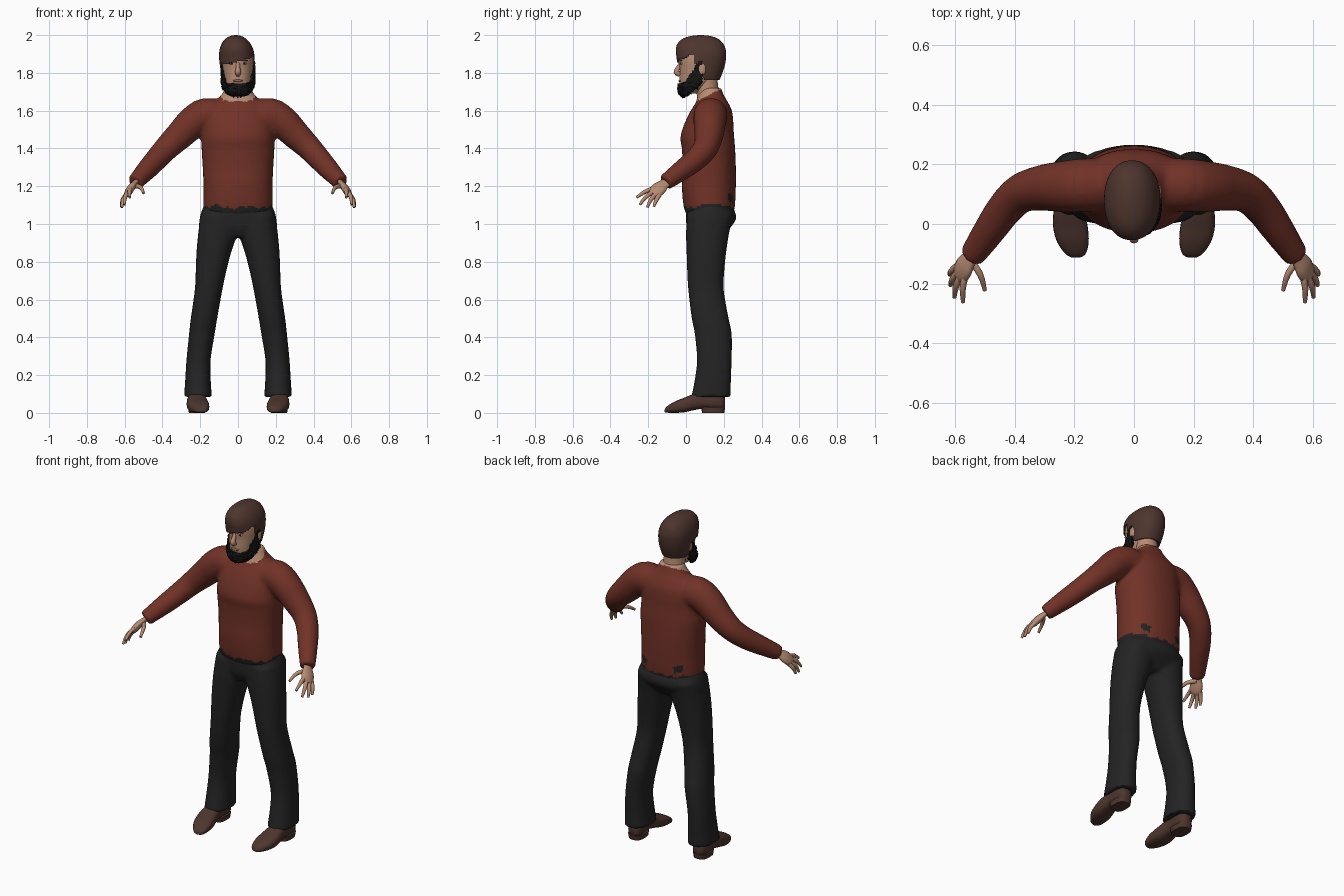
import bpy, bmesh, math, random
from mathutils import Vector, Matrix

random.seed(4)
if "Cube" in bpy.data.objects:
    bpy.data.objects.remove(bpy.data.objects["Cube"])


def material(name, *rgb):
    m = bpy.data.materials.new(name)
    m.use_nodes = True
    m.diffuse_color = (*rgb, 1)
    m.node_tree.nodes["Principled BSDF"].inputs["Base Color"].default_value = (*rgb, 1)
    return m


RED = material("red_knit", .165, .032, .02)
BLACK = material("black_cloth", .017, .017, .018)
SKIN = material("skin", .47, .26, .17)
HAIR = material("brown_hair", .075, .035, .027)
LEATHER = material("brown_leather", .075, .036, .027)
BEARD = material("black_beard", .007, .007, .007)
LIPS = material("lips", .3, .12, .09)
WHITE = material("eye_white", .6, .55, .5)


def spline(rows, steps):
    """Catmull-Rom interpolation of rows of numbers."""
    pts = [Vector(r) for r in rows]
    pts = [pts[0]] + pts + [pts[-1]]
    out = []
    for a, b, c, d in zip(pts, pts[1:], pts[2:], pts[3:]):
        for i in range(steps):
            t = i / steps
            out.append(.5 * (2 * b + (c - a) * t + (2 * a - 5 * b + 4 * c - d) * t * t
                             + (3 * b - a - 3 * c + d) * t ** 3))
    return out + [pts[-1]]


def skin_rings(bm, rings):
    loops = [[bm.verts.new(p) for p in ring] for ring in rings]
    for a, b in zip(loops, loops[1:]):
        for i in range(len(a)):
            j = (i + 1) % len(a)
            bm.faces.new((a[i], a[j], b[j], b[i]))
    bm.faces.new(loops[0][::-1])
    bm.faces.new(loops[-1])
    bmesh.ops.recalc_face_normals(bm, faces=bm.faces[:])


def loft(bm, rows, n=40, steps=4, power=.9, along_y=False):
    """Rows: position, centre x, half width, near edge, far edge."""
    rings = []
    for pos, cx, hw, lo, hi in spline(rows, steps):
        ring = []
        for i in range(n):
            a = math.tau * i / n
            c, s = (math.copysign(abs(f(a)) ** power, f(a)) for f in (math.cos, math.sin))
            u, v = cx + hw * c, (lo + hi) / 2 + (hi - lo) / 2 * s
            ring.append((u, pos, v) if along_y else (u, v, pos))
        rings.append(ring)
    skin_rings(bm, rings)


def tube(bm, rows, n=16, steps=3, side=(0, 0, 1), flat=1):
    """Rows: x, y, z, radius; flat squeezes the section across the side axis."""
    pts = spline(rows, steps)
    rings = []
    for i, p in enumerate(pts):
        t = (pts[min(i + 1, len(pts) - 1)].xyz - pts[max(i - 1, 0)].xyz).normalized()
        u = Vector(side)
        u = (u - t * u.dot(t)).normalized()
        v = t.cross(u) * flat
        rings.append([p.xyz + p[3] * (u * math.cos(k * math.tau / n) + v * math.sin(k * math.tau / n))
                      for k in range(n)])
    skin_rings(bm, rings)


def ball(bm, loc, size):
    bmesh.ops.create_uvsphere(bm, u_segments=20, v_segments=12, radius=1,
                              matrix=Matrix.Translation(loc) @ Matrix.Diagonal((*size, 1)))


def finish(bm, name, mats, mirror=False, voxel=0, smooth=0, shell=0, rule=None):
    mesh = bpy.data.meshes.new(name)
    bm.to_mesh(mesh)
    bm.free()
    ob = bpy.data.objects.new(name, mesh)
    bpy.context.scene.collection.objects.link(ob)
    if mirror:
        ob.modifiers.new("mirror", "MIRROR").use_mirror_merge = False
    if voxel:
        m = ob.modifiers.new("remesh", "REMESH")
        m.mode, m.voxel_size = "VOXEL", voxel
    if smooth:
        m = ob.modifiers.new("smooth", "SMOOTH")
        m.factor, m.iterations = .5, smooth
    if shell:
        m = ob.modifiers.new("shell", "SOLIDIFY")
        m.thickness, m.offset = shell, -1
    bpy.context.view_layer.update()
    done = bpy.data.meshes.new_from_object(ob.evaluated_get(bpy.context.evaluated_depsgraph_get()))
    ob.modifiers.clear()
    ob.data = done
    done.materials.clear()
    for m in mats:
        done.materials.append(m)
    for f in done.polygons:
        f.material_index = rule(f.center) if rule else 0
    bpy.ops.object.select_all(action="DESELECT")
    bpy.context.view_layer.objects.active = ob
    ob.select_set(True)
    bpy.ops.object.shade_smooth_by_angle(angle=math.radians(50))
    return ob


def trim(bm, keep):
    bad = [f for f in bm.faces if not keep(f.calc_center_median())]
    bmesh.ops.delete(bm, geom=bad, context="FACES")


# Sweater: torso and sleeves fused, with ragged hem, two rear tears and neckline
def sweater_colour(p):
    hem = 1.088 + .2 * abs(p.x) ** 2 + .012 * math.sin(70 * p.x + 9 * p.y) * math.sin(31 * p.x + 2)
    tear = abs(abs(p.x) - .11) < .022 and p.y > .15 and abs(p.z - 1.135 - .4 * (abs(p.x) - .11)) < .02
    if p.z < hem or tear:
        return 1
    return 2 if p.z > 1.652 + .5 * (p.y - .06) and abs(p.x) < .1 else 0


bm = bmesh.new()
loft(bm, [(1.03, 0, .17, .02, .235), (1.08, 0, .183, -.01, .257), (1.2, 0, .183, -.022, .264),
          (1.3, 0, .187, -.018, .264), (1.4, 0, .193, -.022, .26), (1.45, 0, .192, -.03, .256),
          (1.5, 0, .187, -.02, .252), (1.55, 0, .185, .0, .25), (1.6, 0, .17, .025, .243),
          (1.64, 0, .135, .05, .225), (1.67, 0, .1, .06, .207), (1.7, 0, .078, .07, .193),
          (1.72, 0, .07, .08, .187)])
tube(bm, [(.08, .13, 1.56, .09), (.17, .13, 1.578, .09), (.24, .125, 1.537, .086),
          (.3, .122, 1.478, .078), (.375, .105, 1.405, .067), (.43, .055, 1.345, .061),
          (.48, -.015, 1.29, .055), (.545, -.11, 1.22, .043)], n=24, side=(0, 1, 0))
finish(bm, "sweater", [RED, BLACK, SKIN], True, .011, 5, rule=sweater_colour)

# Trousers: hips and flared legs fused
bm = bmesh.new()
loft(bm, [(.93, 0, .13, .03, .19), (.98, 0, .2, .005, .235), (1.03, 0, .203, 0, .266),
          (1.08, 0, .188, .002, .253), (1.12, 0, .165, .012, .235)])
loft(bm, [(1.05, .1, .098, .005, .25), (.95, .108, .103, 0, .228), (.85, .128, .092, .003, .213),
          (.75, .143, .081, .006, .203), (.65, .156, .073, .012, .2), (.5, .18, .07, .03, .226),
          (.42, .191, .068, .046, .242), (.28, .209, .064, .058, .242), (.17, .212, .068, .045, .238),
          (.085, .212, .074, .028, .238)], n=28)
finish(bm, "trousers", [BLACK], True, .011, 3)

# Shoes: soft upper with arch, plus a low heel block
bm = bmesh.new()
loft(bm, [(-.113, .195, .012, .004, .018), (-.1, .196, .034, .001, .035), (-.06, .205, .053, 0, .06),
          (-.01, .213, .058, .003, .08), (.04, .218, .052, .014, .1), (.09, .219, .044, .022, .11),
          (.15, .218, .045, .02, .11), (.19, .217, .038, .02, .1), (.207, .217, .02, .03, .08)],
     n=24, power=.75, along_y=True)
loft(bm, [(0, .218, .042, .085, .202), (.03, .218, .046, .08, .207)], n=24, power=.7, steps=1)
finish(bm, "shoes", [LEATHER], True)

# Hands: palm, four fingers and thumb
bm = bmesh.new()
tube(bm, [(.53, -.09, 1.232, .027), (.55, -.115, 1.212, .03), (.567, -.14, 1.19, .04),
          (.58, -.165, 1.168, .038), (.587, -.178, 1.157, .028)], side=(.3, .55, -.35), flat=.5)
fingers = [((.566, -.172, 1.186), (.574, -.215, 1.172), (.573, -.262, 1.14)),
           ((.579, -.17, 1.172), (.597, -.21, 1.145), (.602, -.245, 1.102)),
           ((.588, -.158, 1.16), (.608, -.185, 1.13), (.615, -.205, 1.088)),
           ((.592, -.14, 1.155), (.612, -.158, 1.125), (.618, -.17, 1.092)),
           ((.55, -.12, 1.2), (.516, -.168, 1.195), (.5, -.222, 1.163))]
for joints in fingers:
    tube(bm, [(*p, r) for p, r in zip(joints, (.0125, .011, .007))], n=10)
finish(bm, "hands", [SKIN], True)

# Head, neck, nose and ears
bm = bmesh.new()
loft(bm, [(1.6, 0, .065, .065, .18), (1.68, 0, .062, .058, .175), (1.78, 0, .06, .04, .165)], power=1)
loft(bm, [(1.69, 0, .035, -.012, .06), (1.72, 0, .06, -.028, .1), (1.76, 0, .072, -.034, .15),
          (1.82, 0, .081, -.033, .18), (1.88, 0, .083, -.036, .19), (1.94, 0, .07, -.015, .185),
          (1.975, 0, .04, .03, .14)], power=.95)
tube(bm, [(0, -.026, 1.855, .01), (0, -.042, 1.825, .012), (0, -.05, 1.805, .016),
          (0, -.032, 1.79, .012)], n=12, side=(1, 0, 0))
for s in (-1, 1):
    ball(bm, (s * .083, .085, 1.82), (.01, .02, .034))
finish(bm, "head", [SKIN])

# Face details
for name, mat, loc, size in (("eye_whites", WHITE, (.034, -.0235, 1.85), (.013, .006, .006)),
                             ("pupils", BEARD, (.034, -.0275, 1.85), (.006, .004, .006)),
                             ("eyebrows", HAIR, (.035, -.0255, 1.866), (.018, .006, .004))):
    bm = bmesh.new()
    ball(bm, loc, size)
    finish(bm, name, [mat], True)
bm = bmesh.new()
ball(bm, (0, -.031, 1.758), (.026, .008, .007))
finish(bm, "lips", [LIPS])


# Hair: cap with a swept fringe, cut away around face and ears
def hair_area(p):
    if p.y > .09:
        return p.z > 1.762 - .1 * (p.y - .15)
    if p.y > .045:
        return p.z > 1.85
    return p.z > 1.862 + .22 * p.x + (.012 if p.y > .0 else 0)


bm = bmesh.new()
loft(bm, [(1.735, 0, .068, -.01, .165), (1.78, -.002, .083, -.035, .185), (1.83, -.004, .091, -.043, .203),
          (1.88, -.006, .094, -.05, .212), (1.92, -.008, .09, -.054, .211), (1.955, -.01, .076, -.045, .197),
          (1.982, -.012, .053, -.015, .168), (1.996, -.012, .026, .03, .125), (2.0, -.012, .004, .07, .085)],
     n=72, steps=6)
trim(bm, hair_area)
finish(bm, "hair", [HAIR], shell=.014)


# Beard: ragged shell along the jaw, rising to sideburns
def beard_area(p):
    top = 1.742 + max(0, p.y + .012) * 1.5
    low = 1.67 + max(0, p.y) * .85
    return low < p.z < min(top, 1.86) and p.y < .085


bm = bmesh.new()
loft(bm, [(1.675, 0, .035, -.025, .06), (1.69, 0, .062, -.038, .09), (1.72, 0, .083, -.043, .12),
          (1.75, 0, .089, -.041, .15), (1.8, 0, .089, -.041, .18), (1.87, 0, .088, -.041, .19)],
     n=80, steps=6)
trim(bm, beard_area)
for v in bm.verts:
    v.co += Vector((v.co.x, v.co.y - .05, -.02)).normalized() * random.uniform(-.004, .005)
finish(bm, "beard", [BEARD], shell=.014)
